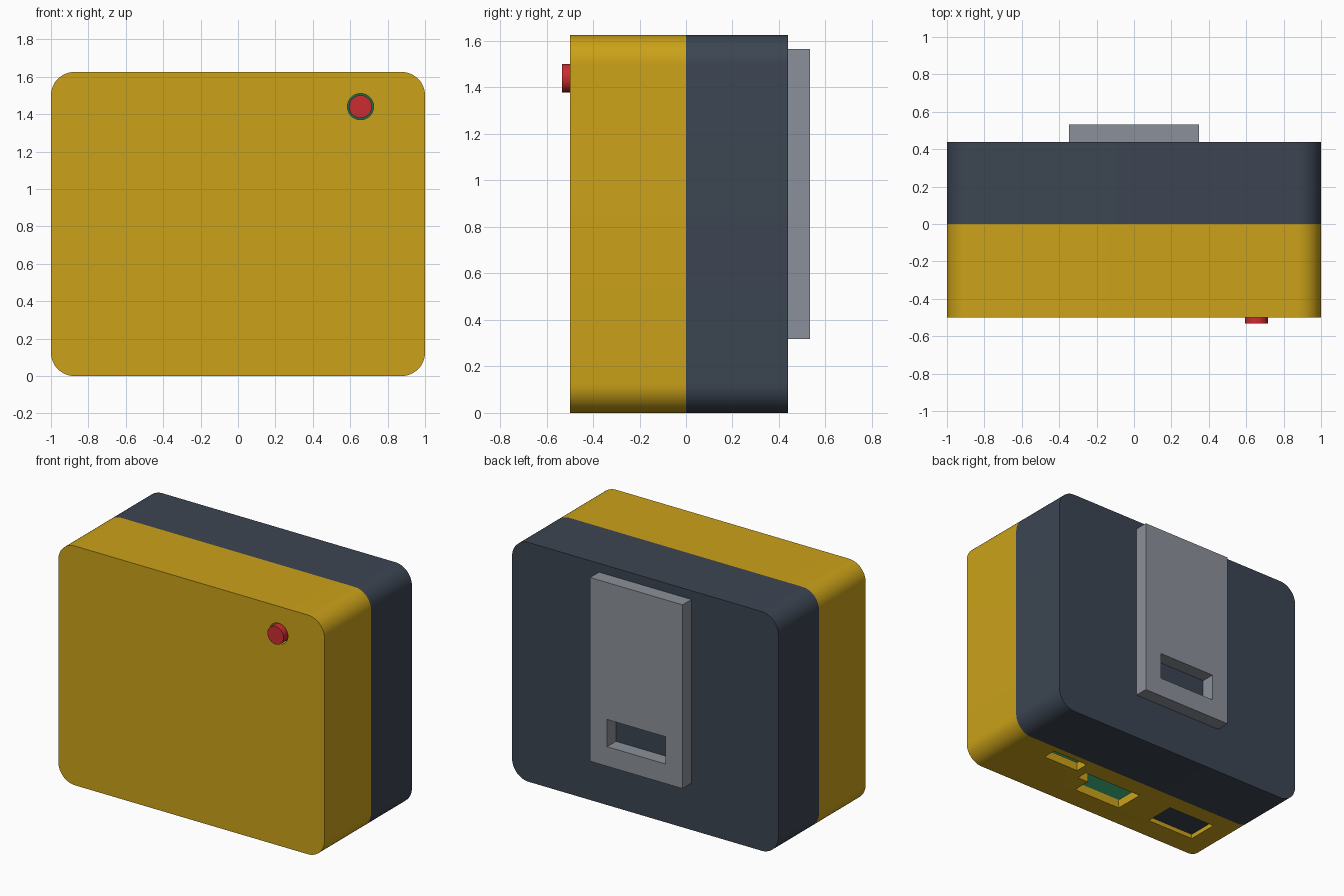
import bpy, bmesh
from math import sin, cos, pi

if "Cube" in bpy.data.objects:
    bpy.data.objects.remove(bpy.data.objects["Cube"])


def material(name, rgb):
    m = bpy.data.materials.new(name)
    m.diffuse_color = (*rgb, 1)
    m.use_nodes = True
    m.node_tree.nodes["Principled BSDF"].inputs["Base Color"].default_value = m.diffuse_color
    return m


YELLOW = material("yellow", (0.60, 0.36, 0.01))
DARK = material("slate", (0.045, 0.06, 0.085))
GREY = material("grey", (0.26, 0.28, 0.32))
RED = material("red", (0.60, 0.025, 0.03))
GREEN = material("green", (0.015, 0.13, 0.06))


def prism(name, pts, a, b, mat=None, axis="y"):
    """Extrude a 2D outline: (x, z) along y, or (x, y) along z."""
    bm = bmesh.new()
    place = (lambda p, t: (p[0], t, p[1])) if axis == "y" else (lambda p, t: (p[0], p[1], t))
    lo = [bm.verts.new(place(p, a)) for p in pts]
    hi = [bm.verts.new(place(p, b)) for p in pts]
    bm.faces.new(lo)
    bm.faces.new(hi)
    for i in range(len(pts)):
        j = (i + 1) % len(pts)
        bm.faces.new((lo[i], lo[j], hi[j], hi[i]))
    bmesh.ops.recalc_face_normals(bm, faces=bm.faces)
    me = bpy.data.meshes.new(name)
    bm.to_mesh(me)
    bm.free()
    ob = bpy.data.objects.new(name, me)
    bpy.context.collection.objects.link(ob)
    if mat:
        me.materials.append(mat)
    return ob


def rect(x0, x1, v0, v1):
    return [(x0, v0), (x1, v0), (x1, v1), (x0, v1)]


def rounded(x0, x1, v0, v1, r, n=12):
    pts = []
    for k, (cx, cv) in enumerate(rect(x0 + r, x1 - r, v0 + r, v1 - r)):
        for i in range(n + 1):
            t = pi + (k + i / n) * pi / 2
            pts.append((cx + r * cos(t), cv + r * sin(t)))
    return pts


def circle(x, z, r, n=48):
    return [(x + r * cos(2 * pi * i / n), z + r * sin(2 * pi * i / n)) for i in range(n)]


def select(ob):
    bpy.ops.object.select_all(action="DESELECT")
    ob.select_set(True)
    bpy.context.view_layer.objects.active = ob


def cut(ob, *cutters):
    for c in cutters:
        m = ob.modifiers.new("cut", "BOOLEAN")
        m.operation, m.solver, m.object = "DIFFERENCE", "EXACT", c
        select(ob)
        bpy.ops.object.modifier_apply(modifier=m.name)
        bpy.data.objects.remove(c)


def smooth(ob):
    select(ob)
    bpy.ops.object.shade_smooth_by_angle(angle=0.5)


H, R, T = 1.625, 0.125, 0.06           # case height, corner radius, wall
BX, BZ = 0.655, 1.44                   # button centre
outer = rounded(-1, 1, 0, H, R)
inner = rounded(-1 + T, 1 - T, T, H - T, R - T)

# Front half of the case: cavity, button hole and bottom port openings
front = prism("front_case", outer, -0.5, 0, YELLOW)
stepped_port = [(-0.155, -0.34), (0.215, -0.34), (0.215, -0.21),
                (0.3, -0.21), (0.3, -0.13), (-0.155, -0.13)]
cut(front,
    prism("cavity", inner, -0.5 + T, 0.1),
    prism("button_hole", circle(BX, BZ, 0.07), -0.6, -0.4),
    prism("small_port", rect(0.365, 0.64, -0.142, -0.045), -0.1, 0.1, axis="z"),
    prism("stepped_port", stepped_port, -0.1, 0.1, axis="z"),
    prism("wide_port", rect(-0.775, -0.41, -0.34, -0.123), -0.1, 0.1, axis="z"))
smooth(front)

# Back half of the case
back = prism("back_case", outer, 0, 0.438, DARK)
cut(back, prism("back_cavity", inner, -0.1, 0.438 - T))
smooth(back)

# Belt clip with a slot near the bottom
clip = prism("belt_clip", rect(-0.347, 0.347, 0.317, 1.565), 0.438, 0.533, GREY)
cut(clip, prism("clip_slot", rect(-0.22, 0.22, 0.45, 0.635), 0.3, 0.7))

# Circuit board and the dark socket behind the wide port
board = prism("circuit_board", rounded(-0.93, 0.93, T, H - T - 0.01, 0.06), -0.42, -0.34, GREEN)
smooth(board)
prism("socket", rect(-0.774, -0.411, -0.339, -0.124), 0.03, 0.35, DARK, axis="z")

# Push button
button = prism("button", circle(BX, BZ, 0.061), -0.533, -0.42, RED)
smooth(button)
